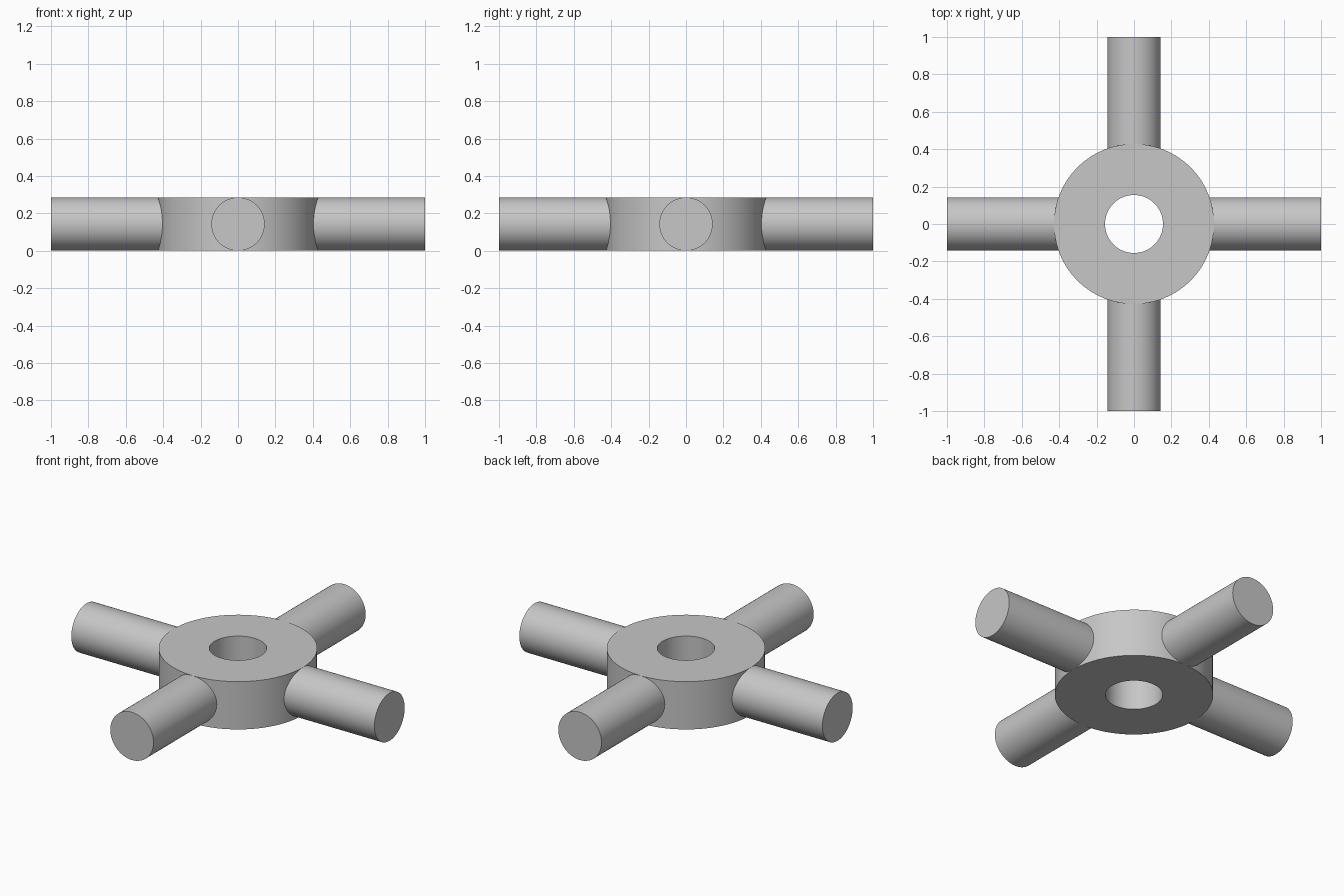
import bpy, bmesh, math
from mathutils import Matrix, Vector

cube = bpy.data.objects.get("Cube")
if cube:
    bpy.data.objects.remove(cube, do_unlink=True)

HEIGHT = 0.285
HUB_RADIUS, BORE_RADIUS = 0.428, 0.155
ROD_RADIUS = HEIGHT / 2
ROD_START, ROD_END = 0.3, 1.0

grey = bpy.data.materials.new("plain grey")
grey.use_nodes = True
grey.diffuse_color = (0.57, 0.57, 0.57, 1)
grey.node_tree.nodes["Principled BSDF"].inputs["Base Color"].default_value = grey.diffuse_color


def add_part(name, bm):
    """Turn a bmesh into a grey object, smooth except at sharp edges."""
    bmesh.ops.recalc_face_normals(bm, faces=bm.faces)
    mesh = bpy.data.meshes.new(name)
    bm.to_mesh(mesh)
    bm.free()
    mesh.materials.append(grey)
    obj = bpy.data.objects.new(name, mesh)
    bpy.context.collection.objects.link(obj)
    bpy.ops.object.select_all(action='DESELECT')
    obj.select_set(True)
    bpy.context.view_layer.objects.active = obj
    bpy.ops.object.shade_smooth_by_angle(angle=math.radians(30))
    return obj


# Hub: a rectangular section spun around the z axis, leaving the bore open
bm = bmesh.new()
corners = [(BORE_RADIUS, 0), (HUB_RADIUS, 0), (HUB_RADIUS, HEIGHT), (BORE_RADIUS, HEIGHT)]
verts = [bm.verts.new((r, 0, z)) for r, z in corners]
edges = [bm.edges.new((verts[i], verts[(i + 1) % 4])) for i in range(4)]
bmesh.ops.spin(bm, geom=verts + edges, cent=(0, 0, 0), axis=(0, 0, 1),
               angle=math.tau, steps=96, use_merge=True)
bmesh.ops.remove_doubles(bm, verts=bm.verts, dist=0.0001)
add_part("hub", bm)

# Four round rods, set into the hub wall and stopping short of the bore
for i, side in enumerate(("left", "back", "right", "front")):
    bm = bmesh.new()
    place = (Matrix.Rotation(i * math.pi / 2, 4, 'Z')
             @ Matrix.Translation(Vector(((ROD_START + ROD_END) / 2, 0, ROD_RADIUS)))
             @ Matrix.Rotation(math.pi / 2, 4, 'Y'))
    bmesh.ops.create_cone(bm, cap_ends=True, segments=64, radius1=ROD_RADIUS,
                          radius2=ROD_RADIUS, depth=ROD_END - ROD_START, matrix=place)
    add_part(side + "_rod", bm)
